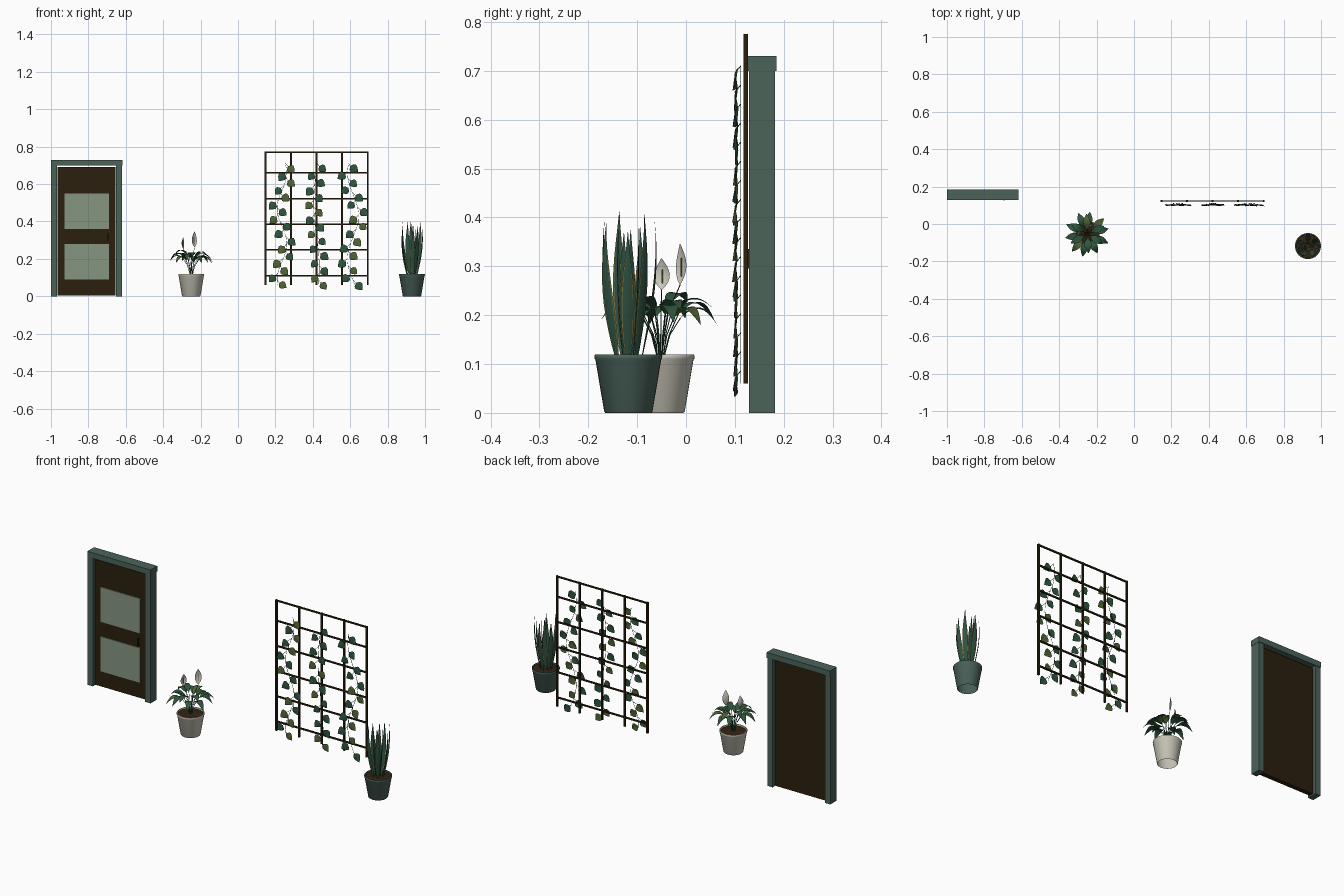
import bpy, bmesh, math, random
from mathutils import Vector

random.seed(4)
if "Cube" in bpy.data.objects:
    bpy.data.objects.remove(bpy.data.objects["Cube"])


def material(name, r, g, b):
    m = bpy.data.materials.new(name)
    m.use_nodes = True
    m.diffuse_color = (r, g, b, 1)
    node = m.node_tree.nodes["Principled BSDF"]
    node.inputs["Base Color"].default_value = (r, g, b, 1)
    node.inputs["Roughness"].default_value = 0.8
    return m


WOOD = material("dark wood", .024, .014, .004)
GREEN = material("grey green paint", .07, .125, .102)
GLASS = material("frosted glass", .24, .30, .22)
STONE = material("pale stone", .60, .58, .49)
SOIL = material("soil", .035, .018, .007)
LEAF = material("leaf green", .028, .092, .047)
OLIVE = material("olive leaf", .08, .127, .036)
BLADE = material("blade green", .03, .085, .055)
EDGE = material("yellow margin", .22, .19, .05)
PETAL = material("cream petal", .60, .59, .51)


def finish(name, bm, mats, smooth=False):
    me = bpy.data.meshes.new(name)
    bm.to_mesh(me)
    bm.free()
    for m in mats:
        me.materials.append(m)
    ob = bpy.data.objects.new(name, me)
    bpy.context.collection.objects.link(ob)
    if smooth:
        bpy.ops.object.select_all(action="DESELECT")
        ob.select_set(True)
        bpy.context.view_layer.objects.active = ob
        bpy.ops.object.shade_smooth_by_angle(angle=math.radians(40))
    return ob


def add_box(bm, x0, x1, y0, y1, z0, z1):
    vs = bmesh.ops.create_cube(bm, size=1)["verts"]
    for v in vs:
        v.co = ((x0 + x1) / 2 + v.co.x * (x1 - x0), (y0 + y1) / 2 + v.co.y * (y1 - y0),
                (z0 + z1) / 2 + v.co.z * (z1 - z0))


def boxes(name, mat, dims):
    bm = bmesh.new()
    for d in dims:
        add_box(bm, *d)
    return finish(name, bm, [mat])


def lathe(name, mat, centre, profile, sides=40):
    bm = bmesh.new()
    rings = []
    for r, z in profile:
        rings.append([bm.verts.new((centre[0] + r * math.cos(math.tau * i / sides),
                                    centre[1] + r * math.sin(math.tau * i / sides), z))
                      for i in range(sides)])
    for a, b in zip(rings, rings[1:]):
        for i in range(sides):
            j = (i + 1) % sides
            bm.faces.new((a[i], a[j], b[j], b[i]))
    bm.faces.new(rings[-1])
    return finish(name, bm, [mat], True)


def add_blade(bm, path, widths, side, normal, cup=0.2, columns=(-1, 0, 1), rule=lambda c: 0):
    """Leaf surface: rows along a path, columns across it, folded by cup."""
    rows = []
    for p, w in zip(path, widths):
        rows.append([bm.verts.new(p + side * (c * w) + normal * (abs(c) * w * cup))
                     for c in columns])
    for a, b in zip(rows, rows[1:]):
        for c in range(len(columns) - 1):
            f = bm.faces.new((a[c], a[c + 1], b[c + 1], b[c]))
            f.material_index = rule(c)
            f.smooth = True


def stems(name, mat, paths, radius):
    cu = bpy.data.curves.new(name, "CURVE")
    cu.dimensions = "3D"
    cu.bevel_depth = radius
    cu.bevel_resolution = 1
    for path in paths:
        sp = cu.splines.new("POLY")
        sp.points.add(len(path) - 1)
        for q, p in zip(sp.points, path):
            q.co = (*p, 1)
    cu.materials.append(mat)
    ob = bpy.data.objects.new(name, cu)
    bpy.context.collection.objects.link(ob)


# Door: frame, slab, two panes and handle
boxes("door_frame", GREEN, [(-1, -.968, .129, .1825, 0, .70), (-.651, -.619, .129, .1825, 0, .70),
                            (-1, -.618, .127, .1855, .70, .73)])
boxes("door_slab", WOOD, [(-.965, -.655, .143, .168, .005, .69)])
boxes("door_panes", GLASS, [(-.927, -.69, .138, .144, z, z + .19) for z in (.09, .36)])
boxes("door_handle", WOOD, [(-.697, -.692, .125, .129, .295, .335),
                            (-.697, -.692, .128, .144, .298, .302),
                            (-.697, -.692, .128, .144, .328, .332)])

# Trellis
bars = [(.1425 + .1365 * i, .1515 + .1365 * i, .118, .127, .06, .775) for i in range(5)]
bars += [(.142, .698, .119, .126, z - .004, z + .004)
         for z in (.11, .2475, .385, .5225, .66, .77)]
boxes("trellis", WOOD, bars)

# Climbing vines with heart shaped leaves
sways = [lambda z: .235 + .026 * math.cos(math.tau * (z - .66) / .38),
         lambda z: .42 - .015 * math.cos(math.tau * (z - .5) / .7),
         lambda z: .615 - .03 * math.cos(math.tau * (z - .66) / .46)]
HEART = (.003, .018, .0225, .021, .016, .009, 0.0005)
vine_paths = []
bm = bmesh.new()
for k, sway in enumerate(sways):
    vine_paths.append([Vector((sway(z), .112, z)) for z in [.06 + .026 * i for i in range(26)]])
    for i in range(17):
        z = .695 - .039 * i
        s = 1 if i % 2 == 0 else -1
        ang = s * random.uniform(.65, 1.0)
        along = Vector((math.sin(ang), random.uniform(-.12, .08), -math.cos(ang))).normalized()
        normal = Vector((0, 1, 0))
        side = along.cross(normal).normalized()
        base = Vector((sway(z) + s * .012, .1, z))
        vine_paths.append([Vector((sway(z + .015), .112, z + .015)), base])
        size = random.uniform(.92, 1.06)
        path = [base + along * (.048 * size * t / 6) for t in range(7)]
        tint = 1 if random.random() < .28 else 0
        add_blade(bm, path, [w * size for w in HEART], side, normal, .25, rule=lambda c: tint)
finish("vine_leaves", bm, [LEAF, OLIVE])
stems("vine_stems", LEAF, vine_paths, .0009)

# Pots, open underneath, and soil
POT = [(.047, 0), (.0495, .003), (.0672, .108), (.0692, .111),
       (.0695, .117), (.068, .119), (.064, .119), (.061, .104)]
LILY, SNAKE = (-.25, -.052), (.93, -.118)
for name, mat, c in (("lily_pot", STONE, LILY), ("snake_plant_pot", GREEN, SNAKE)):
    lathe(name, mat, c, POT)
    lathe(name + "_soil", SOIL, c, [(.063, .106), (.0625, .112), (.03, .114)])

# Snake plant: upright blades with yellow margins
bm = bmesh.new()
for ring, count, height in ((.04, 7, .292), (.016, 4, .285)):
    for i in range(count):
        a = math.tau * i / count + ring * 20 + random.uniform(-.15, .15)
        out = Vector((math.cos(a), math.sin(a), 0))
        h = height + random.uniform(-.035, .012)
        turn = a + math.pi / 2 + random.uniform(-.35, .35)
        side = Vector((math.cos(turn), math.sin(turn), 0))
        normal = Vector((side.y, -side.x, 0))
        path, widths = [], []
        for n in range(11):
            t = n / 10
            bow = ring * (.7 + .75 * math.sin(t * 2.1))
            path.append(Vector((*SNAKE, .11)) + out * bow + Vector((0, 0, h * t)))
            widths.append(.0004 + (.0045 + .0095 * math.sin(math.pi * t ** .85)) * (1 - t ** 4))
        add_blade(bm, path, widths, side, -normal, .25, (-1, -.8, 0, .8, 1),
                  lambda c: 1 if c in (0, 3) else 0)
finish("snake_plant_leaves", bm, [BLADE, EDGE])

# Peace lily: arching leaves on thin stalks
bm = bmesh.new()
stalks = []
for count, reach, top, droop, phase in ((10, .055, .207, .032, .15), (6, .03, .23, .01, .5)):
    for i in range(count):
        a = math.tau * i / count + phase + random.uniform(-.1, .1)
        out = Vector((math.cos(a), math.sin(a), 0))
        side = Vector((-out.y, out.x, 0))
        core = Vector((*LILY, 0))
        z = top + random.uniform(-.015, .015)
        start = core + out * reach * .75 + Vector((0, 0, z - .012))
        stalks.append([core + out * .006 + Vector((0, 0, .11)),
                       core + out * reach * .35 + Vector((0, 0, .16)), start])
        length = random.uniform(.075, .085)
        path, widths = [], []
        for n in range(9):
            t = n / 8
            lift = .028 * math.sin(math.pi * t * .8) - droop * t * t
            path.append(start + out * length * t + Vector((0, 0, lift)))
            widths.append(.0008 + .0185 * math.sin(math.pi * t ** .85))
        tint = 1 if i % 5 == 1 else 0
        add_blade(bm, path, widths, side, Vector((0, 0, 1)), .15, rule=lambda c: tint)
finish("lily_leaves", bm, [LEAF, OLIVE])

# Peace lily flowers: cupped petal around a slim spike
bm = bmesh.new()
spikes = []
for x, y, z, h, facing in ((-.292, -.05, .252, .064, -.4), (-.232, -.012, .262, .084, -.9)):
    normal = Vector((math.cos(facing), math.sin(facing), 0))
    side = Vector((-normal.y, normal.x, 0))
    base = Vector((x, y, z))
    stalks.append([Vector((*LILY, .11)), Vector((*LILY, .17)).lerp(base, .35), base])
    path, widths = [], []
    for n in range(9):
        t = n / 8
        path.append(base + Vector((0, 0, h * t)) - normal * .008 * math.sin(math.pi * t))
        widths.append(.0008 + .0165 * math.sin(math.pi * t ** .85))
    add_blade(bm, path, widths, side, normal, .3, (-1, -.5, 0, .5, 1))
    spikes.append([base - normal * .003 + Vector((0, 0, h * t)) for t in (.2, .4, .65)])
finish("lily_petals", bm, [PETAL])
stems("lily_spikes", EDGE, spikes, .002)
stems("lily_stalks", LEAF, stalks, .0011)
